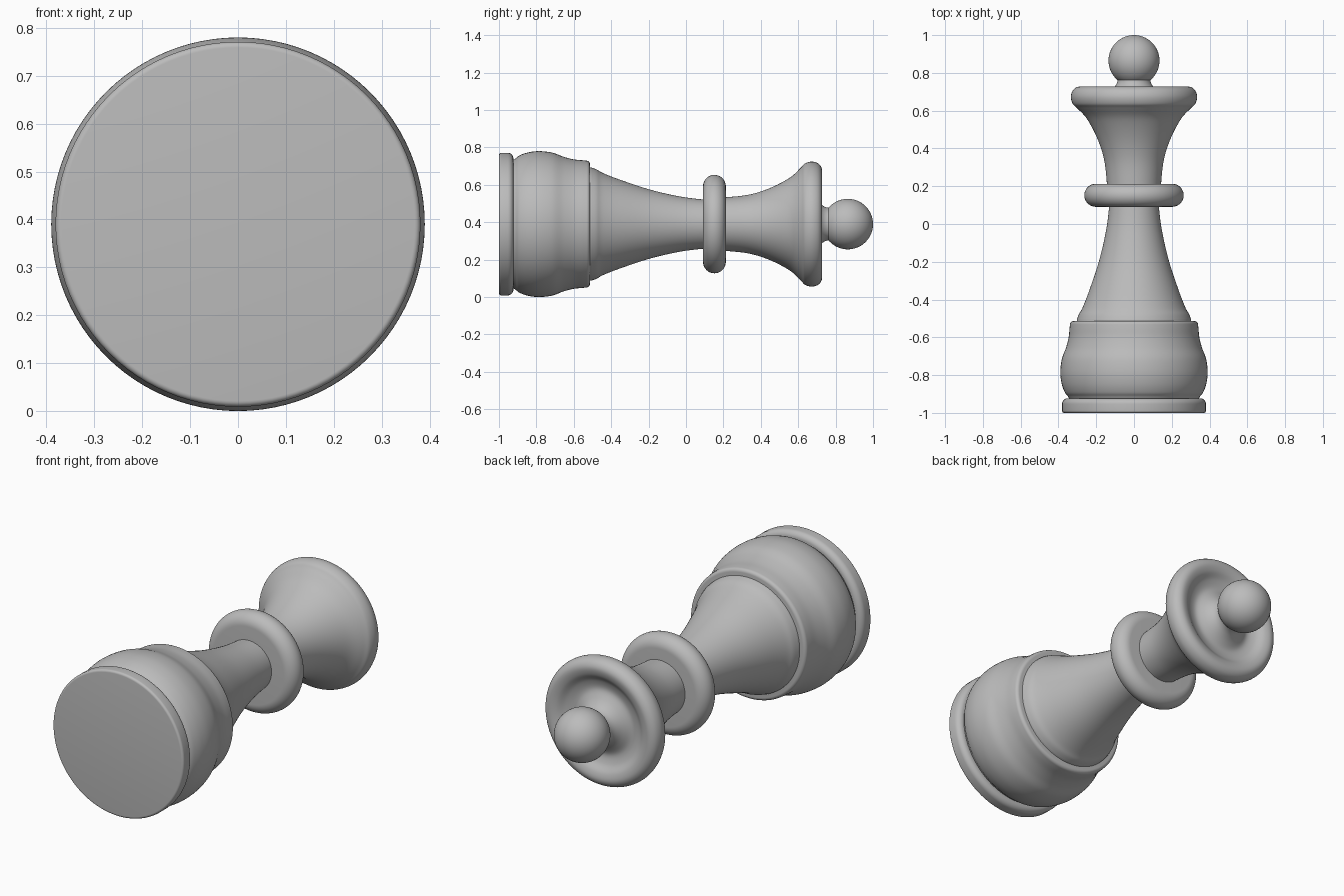
import bpy, bmesh, math
from mathutils import Vector

cube = bpy.data.objects.get("Cube")
if cube:
    bpy.data.objects.remove(cube, do_unlink=True)

AXIS_Z = 0.39
SIDES = 96

grey = bpy.data.materials.new("plain_grey")
grey.use_nodes = True
colour = (0.5, 0.5, 0.5, 1)
grey.diffuse_color = colour
grey.node_tree.nodes["Principled BSDF"].inputs["Base Color"].default_value = colour


def smooth_path(points, steps=6):
    """Catmull-Rom curve through (radius, y) points."""
    p = [Vector(q) for q in points]
    p = [2 * p[0] - p[1]] + p + [2 * p[-1] - p[-2]]
    path = []
    for a, b, c, d in zip(p, p[1:], p[2:], p[3:]):
        for i in range(steps):
            t = i / steps
            path.append(0.5 * (2 * b + (c - a) * t + (2 * a - 5 * b + 4 * c - d) * t**2
                               + (3 * b - a - 3 * c + d) * t**3))
    return path + [p[-2]]


def arc(r, y, radius, start, end, n=12):
    """Rounded edge; angle 0 points outward, 90 points to the top of the piece."""
    angles = [math.radians(start + (end - start) * i / n) for i in range(n + 1)]
    return [Vector((r + radius * math.cos(a), y + radius * math.sin(a))) for a in angles]


def lathe(name, path):
    """Spin a profile round the lying axis, closing both ends at the centre."""
    bm = bmesh.new()
    rings = []
    for r, y in path:
        if r < 1e-4:
            rings.append([bm.verts.new((0, y, AXIS_Z))])
            continue
        rings.append([bm.verts.new((r * math.cos(k * math.tau / SIDES), y,
                                    AXIS_Z + r * math.sin(k * math.tau / SIDES)))
                      for k in range(SIDES)])
    for low, high in zip(rings, rings[1:]):
        for k in range(SIDES):
            n = (k + 1) % SIDES
            corners = [low[k % len(low)], low[n % len(low)],
                       high[n % len(high)], high[k % len(high)]]
            bm.faces.new(list(dict.fromkeys(corners)))
    for ring in (rings[0], rings[-1]):
        if len(ring) > 1:
            bm.faces.new(ring)
    bmesh.ops.recalc_face_normals(bm, faces=bm.faces)
    mesh = bpy.data.meshes.new(name)
    bm.to_mesh(mesh)
    bm.free()
    mesh.materials.append(grey)
    obj = bpy.data.objects.new(name, mesh)
    bpy.context.collection.objects.link(obj)
    bpy.ops.object.select_all(action="DESELECT")
    obj.select_set(True)
    bpy.context.view_layer.objects.active = obj
    bpy.ops.object.shade_smooth_by_angle(angle=math.radians(35))
    return obj


# Foot disc with softened edges
lathe("foot", arc(0.369, -0.988, 0.012, -90, 0, 6) + arc(0.351, -0.953, 0.03, 0, 90, 8))

# Bulging lower body, ending in a small lip
lathe("body", [Vector((0.34, -0.93))] + smooth_path([
    (0.35, -0.912), (0.367, -0.89), (0.383, -0.845), (0.39, -0.785), (0.382, -0.715),
    (0.36, -0.655), (0.346, -0.6), (0.341, -0.55)])
    + arc(0.321, -0.532, 0.018, 0, 90, 6))

# Tapering stem
lathe("stem", [Vector((0.305, -0.53))] + smooth_path([
    (0.302, -0.505), (0.292, -0.478), (0.272, -0.442), (0.238, -0.355), (0.185, -0.195),
    (0.148, -0.035), (0.132, 0.09), (0.13, 0.15)]))

# Rounded collar
lathe("collar", arc(0.202, 0.152, 0.061, -90, 90, 24))

# Flared crown with a dished top
lathe("crown", smooth_path([
    (0.142, 0.15), (0.144, 0.22), (0.158, 0.34), (0.193, 0.45), (0.248, 0.555),
    (0.3, 0.612), (0.325, 0.637), (0.334, 0.675), (0.322, 0.71), (0.293, 0.727),
    (0.255, 0.72), (0.215, 0.695), (0.17, 0.685), (0.13, 0.703), (0.1, 0.73),
    (0.088, 0.755), (0.09, 0.775)]))

# Ball on top
lathe("ball", arc(0, 0.865, 0.135, -90, 90, 40))
